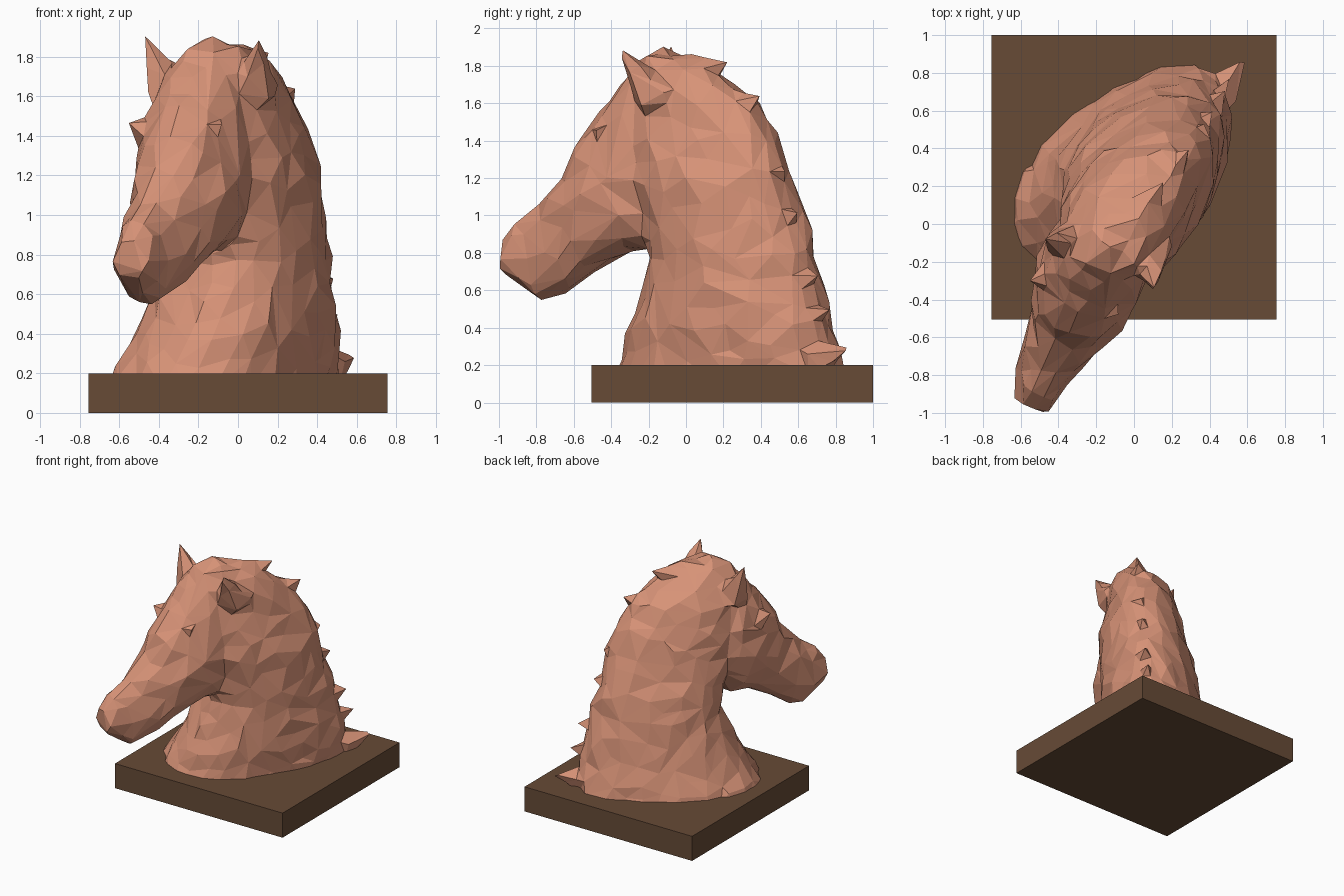
import bpy, bmesh, math, random
from mathutils import Vector, Matrix, noise

if "Cube" in bpy.data.objects:
    bpy.data.objects.remove(bpy.data.objects["Cube"])

random.seed(4)


def material(name, rgb):
    m = bpy.data.materials.new(name)
    m.diffuse_color = (*rgb, 1)
    m.use_nodes = True
    m.node_tree.nodes["Principled BSDF"].inputs["Base Color"].default_value = m.diffuse_color
    return m


def loft(bm, rings, taper, n=24):
    """Closed solid through oval rings given as (narrow end, wide end, side vector)."""
    loops = []
    for p0, p1, side in rings:
        c, a = (p0 + p1) / 2, (p0 - p1) / 2
        loop = []
        for i in range(n):
            t = 2 * math.pi * i / n
            w = math.copysign(abs(math.sin(t)) ** 0.85, math.sin(t))
            loop.append(bm.verts.new(c + a * math.cos(t) + side * w * (1 - taper * math.cos(t))))
        loops.append(loop)
    faces = [bm.faces.new(loops[0]), bm.faces.new(loops[-1])]
    for a, b in zip(loops, loops[1:]):
        for i in range(n):
            j = (i + 1) % n
            faces.append(bm.faces.new((a[i], a[j], b[j], b[i])))
    bmesh.ops.recalc_face_normals(bm, faces=faces)


def spike(bm, base, tip, radius, sides=5):
    """Pointed cone from base to tip."""
    base, tip = Vector(base), Vector(tip)
    d = tip - base
    m = Matrix.Translation((base + tip) / 2) @ d.to_track_quat('Z', 'Y').to_matrix().to_4x4()
    bmesh.ops.create_cone(bm, cap_ends=True, segments=sides, radius1=radius,
                          radius2=0.012, depth=d.length, matrix=m)


# Plinth
bpy.ops.mesh.primitive_cube_add(size=1, location=(0, 0.2475, 0.1))
plinth = bpy.context.object
plinth.name = "plinth"
plinth.scale = (1.51, 1.505, 0.2)
plinth.data.materials.append(material("dark_wood", (0.135, 0.070, 0.037)))

bm = bmesh.new()

# Neck: z, crest xy, throat xy, half width
neck = [(0.12, 0.41, 0.80, -0.51, -0.28, 0.44),
        (0.25, 0.42, 0.77, -0.45, -0.23, 0.42),
        (0.45, 0.42, 0.72, -0.33, -0.18, 0.39),
        (0.75, 0.38, 0.65, -0.22, -0.09, 0.36),
        (1.00, 0.35, 0.59, -0.22, -0.13, 0.34),
        (1.20, 0.34, 0.53, -0.25, -0.22, 0.32),
        (1.40, 0.28, 0.46, -0.27, -0.25, 0.29),
        (1.60, 0.22, 0.34, -0.25, -0.22, 0.25),
        (1.73, 0.14, 0.17, -0.20, -0.20, 0.20),
        (1.85, 0.02, 0.00, -0.14, -0.20, 0.11)]
rings = []
for z, cx, cy, tx, ty, w in neck:
    crest, throat = Vector((cx, cy, z)), Vector((tx, ty, z))
    u = (crest - throat).normalized()
    rings.append((crest, throat, Vector((u.y, -u.x, 0)) * w))
loft(bm, rings, 0.22)

# Head, turned to one side: x shift, top y, z, bottom y, z, half width
head = [(0.00, -0.98, 0.87, -0.95, 0.69, 0.085),
        (0.00, -0.90, 0.97, -0.76, 0.55, 0.135),
        (0.00, -0.77, 1.06, -0.61, 0.61, 0.165),
        (0.03, -0.63, 1.24, -0.46, 0.73, 0.215),
        (0.03, -0.56, 1.39, -0.29, 0.82, 0.255),
        (0.02, -0.43, 1.57, -0.16, 0.82, 0.275),
        (0.02, -0.31, 1.73, -0.05, 1.00, 0.27),
        (0.04, -0.25, 1.84, 0.05, 1.30, 0.21),
        (0.06, -0.10, 1.895, 0.10, 1.60, 0.13)]
side = Vector((0.92, -0.39, 0))


def on_axis(y, z, shift=0.0):
    return Vector((-0.23 + 0.42 * (y + 0.21) + shift, y, z))


loft(bm, [(on_axis(a, b, k), on_axis(c, d, k), side * w) for k, a, b, c, d, w in head], 0.16)

# Brows, mirrored across the head axis
for s in (-1, 1):
    spike(bm, on_axis(-0.27, 1.32) + side * s * 0.11, on_axis(-0.40, 1.47) + side * s * 0.24, 0.15)

# Ears
spike(bm, (-0.34, -0.10, 1.62), (-0.48, -0.08, 1.92), 0.12)
spike(bm, (0.07, -0.15, 1.62), (0.105, -0.35, 1.885), 0.13)

# Mane tufts along the crest
tufts = [(0.15, 0.21, 1.81), (0.28, 0.39, 1.63), (0.38, 0.55, 1.24), (0.42, 0.61, 1.02),
         (0.48, 0.71, 0.68), (0.51, 0.77, 0.50), (0.58, 0.86, 0.28)]
for x, y, z in tufts:
    spike(bm, (x - 0.12, y - 0.17, z - 0.05), (x, y, z), 0.11)

me = bpy.data.meshes.new("horse_bust")
bm.to_mesh(me)
bm.free()
bust = bpy.data.objects.new("horse_bust", me)
bpy.context.collection.objects.link(bust)
terracotta = material("terracotta", (0.68, 0.29, 0.185))
me.materials.append(terracotta)

# Fuse the parts and soften the seams
for o in bpy.context.selected_objects:
    o.select_set(False)
bpy.context.view_layer.objects.active = bust
bust.select_set(True)


def apply(kind, **settings):
    mod = bust.modifiers.new("step", kind)
    for k, v in settings.items():
        setattr(mod, k, v)
    bpy.ops.object.modifier_apply(modifier=mod.name)


apply('REMESH', mode='VOXEL', voxel_size=0.02)
apply('SMOOTH', factor=0.5, iterations=8)

# Lumpy hand-cut surface, then coarse facets
for v in bust.data.vertices:
    v.co += v.normal * (0.004 + 0.02 * noise.noise(v.co * 7))
bust.data.calc_loop_triangles()
apply('DECIMATE', ratio=900 / len(bust.data.loop_triangles))
for v in bust.data.vertices:
    if v.co.z > 0.2:
        v.co += v.normal * random.uniform(-0.005, 0.008)
bust.data.polygons.foreach_set("use_smooth", [False] * len(bust.data.polygons))
if not bust.data.materials:
    bust.data.materials.append(terracotta)
bust.data.update()
